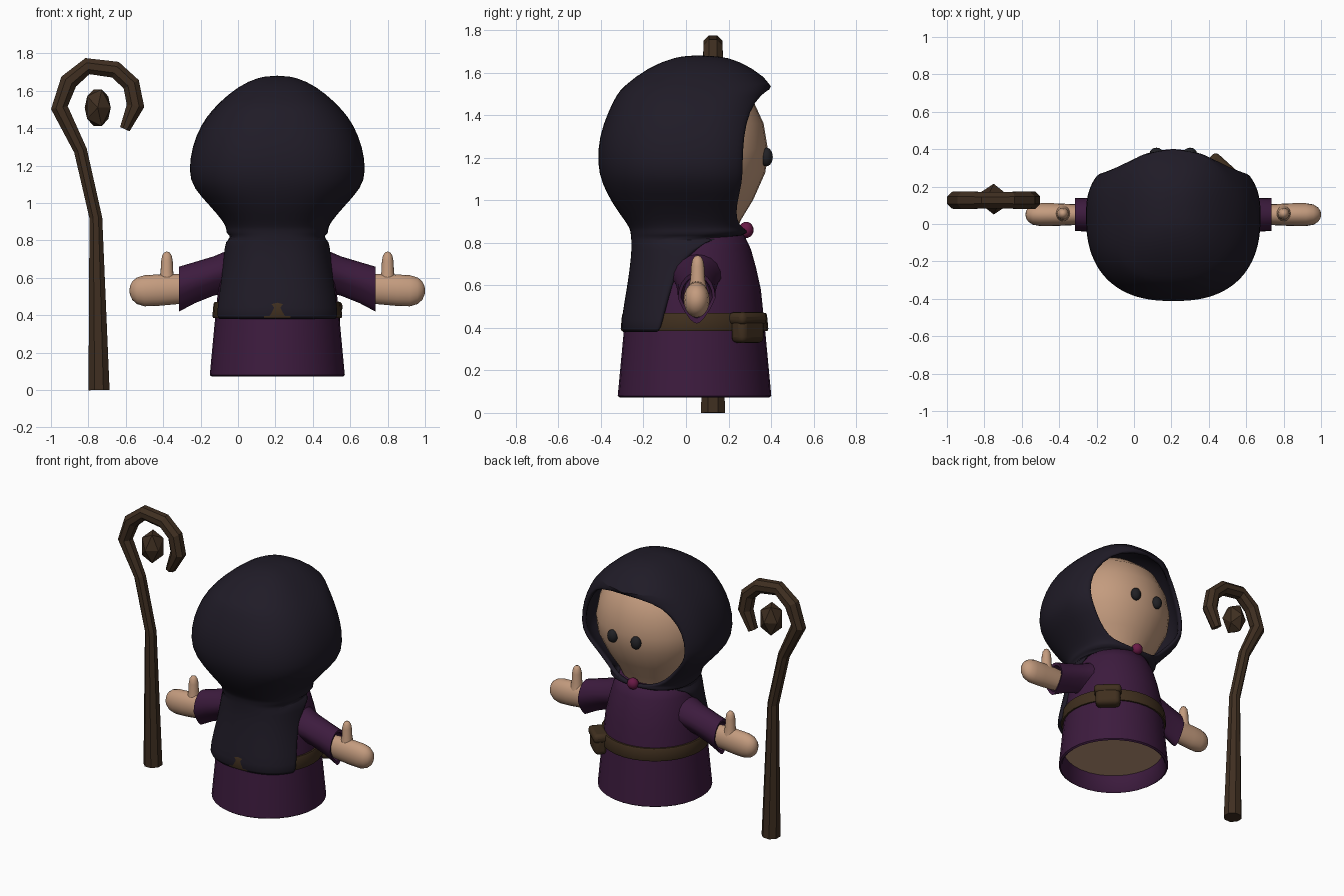
import bpy, bmesh
from math import sin, cos, pi, radians, copysign
from mathutils import Vector, Matrix

if "Cube" in bpy.data.objects:
    bpy.data.objects.remove(bpy.data.objects["Cube"])

CX, CY = 0.21, 0.05          # axis of the figure


def mat(name, rgb):
    m = bpy.data.materials.new(name)
    m.diffuse_color = (*rgb, 1)
    m.use_nodes = True
    m.node_tree.nodes["Principled BSDF"].inputs["Base Color"].default_value = m.diffuse_color
    return m


CLOTH = mat("dark_cloth", (0.014, 0.011, 0.02))
PURPLE = mat("purple_cloth", (0.046, 0.011, 0.048))
SKIN = mat("skin", (0.55, 0.33, 0.21))
LEATHER = mat("leather", (0.05, 0.028, 0.013))
WOOD = mat("wood", (0.05, 0.028, 0.015))
BLACK = mat("eye_black", (0.015, 0.015, 0.018))
GEM = mat("clasp_red", (0.14, 0.01, 0.06))


def finish(ob, material, loc, smooth=50, mirror=False):
    if ob.name not in bpy.context.collection.objects:
        bpy.context.collection.objects.link(ob)
    ob.location = loc
    ob.data.materials.append(material)
    if smooth:
        bpy.ops.object.select_all(action='DESELECT')
        ob.select_set(True)
        bpy.context.view_layer.objects.active = ob
        bpy.ops.object.shade_smooth_by_angle(angle=radians(smooth))
    if mirror:
        ob.modifiers.new("mirror", 'MIRROR').use_mirror_merge = False
    return ob


def from_bmesh(name, bm, *args, **kw):
    me = bpy.data.meshes.new(name)
    bm.to_mesh(me)
    bm.free()
    return finish(bpy.data.objects.new(name, me), *args, **kw)


def loft(name, rings, material, loc=(CX, CY, 0), closed=True, caps=False, **kw):
    """Skin a list of point rings (same count in each) with quads."""
    bm = bmesh.new()
    vs = [[bm.verts.new(p) for p in r] for r in rings]
    n = len(rings[0])
    for a, b in zip(vs, vs[1:]):
        for i in range(n if closed else n - 1):
            j = (i + 1) % n
            bm.faces.new((a[i], b[i], b[j], a[j]))
    if caps:
        bm.faces.new(vs[0])
        bm.faces.new(vs[-1][::-1])
    bmesh.ops.remove_doubles(bm, verts=bm.verts, dist=0.0005)
    if closed:
        bmesh.ops.recalc_face_normals(bm, faces=bm.faces)
    return from_bmesh(name, bm, material, loc, **kw)


def lathe(name, profile, material, x=0, y=0, n=32, sx=1, **kw):
    angles = [2 * pi * i / n for i in range(n)]
    return loft(name, [[(x + sx * r * cos(t), y + r * sin(t), z) for t in angles]
                       for r, z in profile], material, **kw)


def side_ring(x, ry, top, bot, taper=0.0, n=20):
    """Oval ring across x, pinched toward its bottom by taper."""
    zc, rz = (top + bot) / 2, (top - bot) / 2
    return [(x, ry * cos(t) * (1 + taper * min(0, sin(t))), zc + rz * sin(t))
            for t in (2 * pi * i / n for i in range(n))]


# Robe: flared, hollow at the hem, with the body showing underneath
lathe("robe", [(.325, .2), (.34, .08), (.35, .072), (.361, .08), (.331, .4),
               (.312, .58), (.29, .68), (.265, .77), (.232, .84), (.15, .87), (0, .88)],
      PURPLE, y=-.01)
lathe("body_base", [(0, .19), (.328, .19), (.325, .21), (0, .21)], SKIN, y=-.01)

# Belt band
lathe("belt", [(.32, .385), (.343, .385), (.347, .395), (.341, .46), (.336, .47), (.31, .47)],
      LEATHER, y=-.01)

# Head
lathe("head", [(0, 1.6), (.15, 1.57), (.26, 1.48), (.315, 1.36), (.335, 1.24), (.323, 1.13),
               (.265, 1.0), (.21, .91), (.17, .82), (0, .81)], SKIN, sx=1.14)

# Hood, collar and cape as one draped shell: z, half width, back, front, half span
drape = [(1.682, 0, 0, 0, 180), (1.674, .1, .1, .15, 180), (1.625, .21, .23, .26, 180),
         (1.535, .315, .345, .375, 180), (1.5, .35, .375, .35, 150), (1.42, .41, .415, .34, 135),
         (1.3, .458, .46, .355, 126), (1.17, .475, .468, .355, 125), (1.08, .452, .447, .34, 127),
         (.98, .355, .395, .29, 128), (.9, .29, .335, .25, 137), (.87, .278, .318, .24, 158),
         (.858, .274, .314, .24, 180), (.832, .273, .31, .24, 180), (.818, .275, .308, .22, 106),
         (.77, .282, .306, .2, 90), (.7, .293, .312, .2, 80), (.6, .312, .326, .2, 73),
         (.5, .335, .343, .2, 69), (.378, .36, .362, .2, 65)]


def soft(v):
    return copysign(abs(v) ** .82, v)


rows, COLS = [], 32
for z, a, b, f, span in drape:
    angles = [radians(span) * (2 * i / COLS - 1) for i in range(COLS + 1)]
    rows.append([(a * soft(sin(t)) if abs(sin(t)) > 1e-6 else 0,
                  -soft(cos(t)) * (b if cos(t) > 0 else f), z) for t in angles])
hood = loft("hood_and_cape", rows, CLOTH, closed=False)
sol = hood.modifiers.new("thickness", 'SOLIDIFY')
sol.thickness, sol.offset = 0.03, -1
sub = hood.modifiers.new("smooth", 'SUBSURF')
sub.levels = sub.render_levels = 1

# Sleeves with a hollow pointed cuff, then hands and thumbs
loft("sleeves", [side_ring(*r, taper=.45) for r in
                 [(.12, .16, .82, .5), (.2, .14, .78, .52), (.27, .115, .745, .52),
                  (.34, .1, .715, .505), (.44, .09, .685, .465), (.525, .088, .66, .42),
                  (.52, .074, .64, .445), (.43, .06, .64, .48)]], PURPLE, caps=True, mirror=True)
loft("hands", [side_ring(*r) for r in
               [(.42, .05, .61, .48), (.53, .056, .62, .46), (.64, .061, .618, .45),
                (.71, .061, .614, .448), (.75, .054, .602, .46), (.775, .038, .582, .482),
                (.788, .018, .555, .51), (.79, 0, .53, .53)]], SKIN, mirror=True)
lathe("thumbs", [(.045, .58), (.034, .63), (.031, .69), (.025, .72), (.014, .736), (0, .741)],
      SKIN, x=.59, y=.005, n=16, mirror=True)


# Eyes and clasp
def ball(name, loc, r, material, dx=0, mirror=False):
    bm = bmesh.new()
    bmesh.ops.create_uvsphere(bm, u_segments=16, v_segments=10, radius=1)
    bmesh.ops.scale(bm, vec=r, verts=bm.verts)
    bmesh.ops.translate(bm, vec=(dx, 0, 0), verts=bm.verts)
    from_bmesh(name, bm, material, loc, mirror=mirror)


ball("eyes", (CX, .378, 1.203), (.036, .03, .044), BLACK, dx=.09, mirror=True)
ball("clasp", (CX, .283, .86), (.038, .035, .038), GEM)


# Belt pouch: rounded bag plus overlapping flap
def box(name, dims, z, bevel):
    bm = bmesh.new()
    bmesh.ops.create_cube(bm, size=1)
    bmesh.ops.scale(bm, vec=dims, verts=bm.verts)
    ob = from_bmesh(name, bm, LEATHER, (.468, .29, z))
    ob.rotation_euler = (0, 0, radians(-42))
    bv = ob.modifiers.new("bevel", 'BEVEL')
    bv.width, bv.segments = bevel, 3


box("pouch_bag", (.165, .088, .135), .395, .03)
box("pouch_flap", (.18, .102, .06), .444, .024)

# Staff: eight-sided tube swept along the crook, x, z, radius
path = [(-.743, 0, .061), (-.76, .92, .037), (-.842, 1.28, .038), (-.955, 1.51, .049),
        (-.905, 1.65, .051), (-.805, 1.732, .048), (-.655, 1.713, .049), (-.571, 1.635, .05),
        (-.548, 1.52, .051), (-.605, 1.395, .03)]
rings = []
for i, (x, z, r) in enumerate(path):
    p, q = path[max(i - 1, 0)], path[min(i + 1, len(path) - 1)]
    d = Vector((q[0] - p[0], 0, q[1] - p[1])).normalized()
    side = Vector((d.z, 0, -d.x))
    rings.append([Vector((x, .127, z)) + side * r * cos(t) + Vector((0, max(r, .04) * sin(t), 0))
                  for t in (2 * pi * (k + .5) / 8 for k in range(8))])
loft("staff", rings, WOOD, loc=(0, 0, 0), caps=True, smooth=0)

# Crystal: stretched faceted stone with one point toward each face of the staff
bm = bmesh.new()
bmesh.ops.create_icosphere(bm, subdivisions=1, radius=1)
bmesh.ops.rotate(bm, verts=bm.verts, matrix=Matrix.Rotation(pi / 2, 3, 'X'))
bmesh.ops.scale(bm, vec=(.078, .082, .115), verts=bm.verts)
from_bmesh("crystal", bm, WOOD, (-.75, .133, 1.51), smooth=0)
